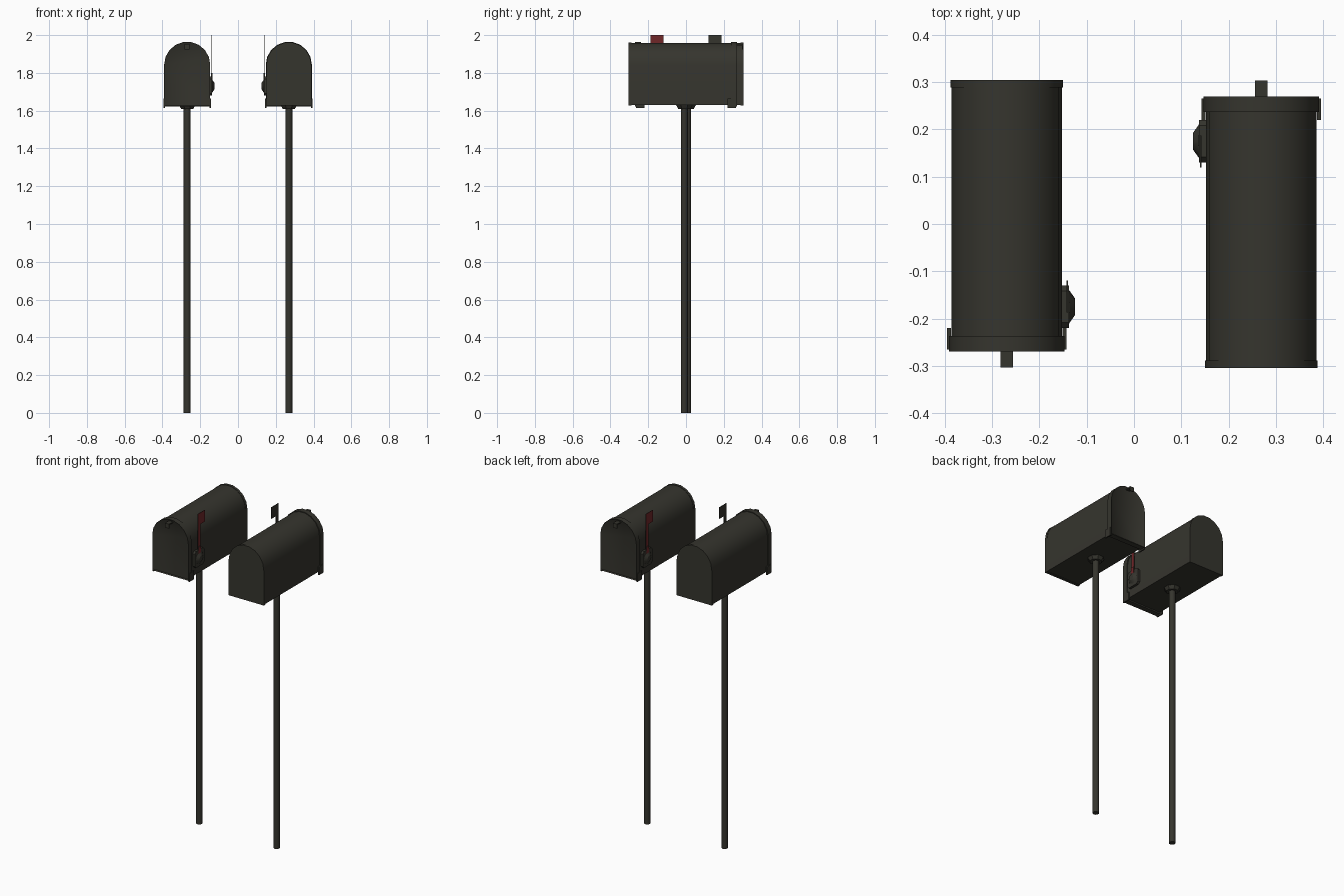
import bpy, bmesh
from math import pi, sin, cos, radians
from mathutils import Matrix, Vector

cube = bpy.data.objects.get("Cube")
if cube:
    bpy.data.objects.remove(cube, do_unlink=True)


def material(name, rgb):
    m = bpy.data.materials.new(name)
    m.use_nodes = True
    m.diffuse_color = (*rgb, 1)
    bsdf = m.node_tree.nodes["Principled BSDF"]
    bsdf.inputs["Base Color"].default_value = (*rgb, 1)
    bsdf.inputs["Roughness"].default_value = 0.6
    return m


DARK = material("dark olive metal", (0.036, 0.035, 0.027))
RED = material("flag red", (0.16, 0.02, 0.022))
CX = -0.269          # centre line of the first mailbox
SIDE = CX + 0.119    # its flag side
parts = []


def finish(name, bm, smooth=40):
    bmesh.ops.recalc_face_normals(bm, faces=bm.faces)
    mesh = bpy.data.meshes.new(name)
    bm.to_mesh(mesh)
    bm.free()
    mesh.materials.append(DARK)
    obj = bpy.data.objects.new(name, mesh)
    bpy.context.collection.objects.link(obj)
    bpy.ops.object.select_all(action="DESELECT")
    obj.select_set(True)
    bpy.context.view_layer.objects.active = obj
    bpy.ops.object.shade_smooth_by_angle(angle=radians(smooth))
    parts.append(obj)
    return obj


def extrude(bm, points, offset):
    """Solid from a flat outline pushed along an offset."""
    face = bm.faces.new([bm.verts.new(p) for p in points])
    new = bmesh.ops.extrude_face_region(bm, geom=[face])["geom"]
    verts = [g for g in new if isinstance(g, bmesh.types.BMVert)]
    bmesh.ops.translate(bm, verts=verts, vec=offset)
    return [g for g in new if isinstance(g, bmesh.types.BMFace)][0]


def box(bm, lo, hi):
    lo, hi = Vector(lo), Vector(hi)
    m = Matrix.Translation((lo + hi) / 2) @ Matrix.Diagonal((*(hi - lo), 1))
    bmesh.ops.create_cube(bm, size=1, matrix=m)


def cylinder(bm, centre, r1, r2, depth, sides, turn=Matrix()):
    bmesh.ops.create_cone(bm, cap_ends=True, segments=sides, radius1=r1, radius2=r2,
                          depth=depth, matrix=Matrix.Translation(centre) @ turn)


def arch(y, radius, bottom, steps=9):
    """Mailbox outline: straight sides under a half round top."""
    pts = [(CX - radius, y, bottom), (CX + radius, y, bottom)]
    for i in range(steps + 1):
        a = pi * i / steps
        pts.append((CX + radius * cos(a), y, 1.843 + radius * sin(a)))
    return pts


# Body with a narrow rim round the back
bm = bmesh.new()
extrude(bm, arch(-0.25, 0.117, 1.63), (0, 0.545, 0))
finish("mailbox_body", bm)
bm = bmesh.new()
extrude(bm, arch(0.289, 0.119, 1.627), (0, 0.016, 0))
finish("back_rim", bm)

# Door with a slightly sunken panel
bm = bmesh.new()
front = extrude(bm, arch(-0.237, 0.122, 1.622), (0, -0.033, 0))
bmesh.ops.inset_region(bm, faces=[front], thickness=0.008, depth=0)
bmesh.ops.translate(bm, verts=front.verts[:], vec=(0, 0.005, 0))
finish("door", bm)

# Door handle: tab with a turned-down lip
bm = bmesh.new()
box(bm, (CX - 0.013, -0.303, 1.945), (CX + 0.013, -0.262, 1.952))
box(bm, (CX - 0.013, -0.303, 1.925), (CX + 0.013, -0.297, 1.952))
finish("door_handle", bm)

# Door hinges at the lower corners
bm = bmesh.new()
for s in (-1, 1):
    x = CX + s * 0.122
    box(bm, (x - 0.004, -0.265, 1.614), (x + 0.004, -0.22, 1.665))
finish("door_hinges", bm)

# Flag bracket and pivot knob
turn = Matrix.Rotation(pi / 2, 4, "Y")
bm = bmesh.new()
box(bm, (SIDE - 0.004, -0.22, 1.68), (SIDE + 0.013, -0.13, 1.78))
bmesh.ops.bevel(bm, geom=[e for e in bm.edges if abs(e.verts[0].co.x - e.verts[1].co.x) > 0.01],
                offset=0.012, segments=1, affect="EDGES")
cylinder(bm, (SIDE + 0.019, -0.175, 1.73), 0.035, 0.018, 0.012, 8, turn)
finish("flag_bracket", bm, 30)

# Flag: thin arm and plate, painted on the outer face only
bm = bmesh.new()
x = SIDE + 0.007
outline = [(-0.187, 1.72), (-0.165, 1.72), (-0.165, 1.93),
           (-0.12, 1.93), (-0.12, 2.0), (-0.187, 2.0)]
extrude(bm, [(x, y, z) for y, z in outline], (0.003, 0, 0))
flag = finish("signal_flag", bm)
flag.data.materials.append(RED)
for p in flag.data.polygons:
    p.material_index = int(p.normal.x > 0.5)

# Arm stub that stands in front of the bracket
bm = bmesh.new()
box(bm, (SIDE + 0.011, -0.187, 1.74), (SIDE + 0.015, -0.165, 1.80))
stub = finish("flag_arm_foot", bm)
stub.data.materials.append(RED)
for p in stub.data.polygons:
    p.material_index = int(p.normal.x > 0.5)

# Post and mounting flange
bm = bmesh.new()
cylinder(bm, (CX, 0.009, 0.81), 0.0185, 0.0185, 1.62, 12)
finish("post", bm)
bm = bmesh.new()
cylinder(bm, (CX, 0.009, 1.62), 0.035, 0.047, 0.02, 8, Matrix.Rotation(pi / 8, 4, "Z"))
finish("post_flange", bm, 30)

# Second mailbox: the same parts turned half way round
for obj in list(parts):
    twin = obj.copy()
    twin.name = "second_" + obj.name
    twin.matrix_world = Matrix.Rotation(pi, 4, "Z")
    bpy.context.collection.objects.link(twin)
